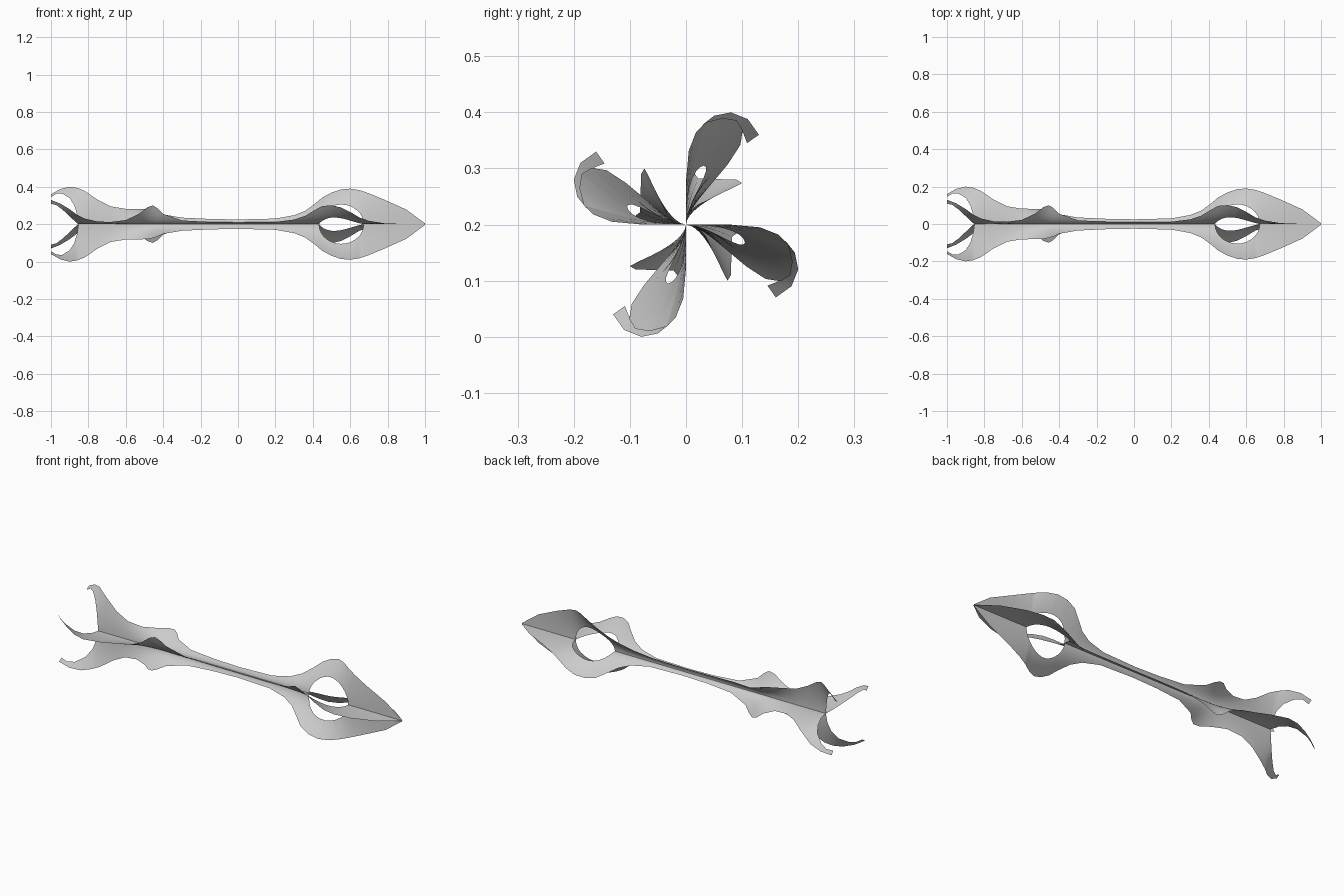
import bpy, math

if "Cube" in bpy.data.objects:
    bpy.data.objects.remove(bpy.data.objects["Cube"])

AXIS_Z = 0.2

# Outer edge of one blade: x, sideways offset, radial height
OUTER = [(-1, .13, .16), (-.95, .11, .188), (-.9, .08, .2), (-.86, .05, .194),
         (-.82, .03, .178), (-.75, .014, .13), (-.68, .012, .095), (-.6, .022, .082),
         (-.53, .055, .081), (-.485, .09, .08), (-.455, .1, .074), (-.43, .085, .066),
         (-.4, .055, .052), (-.3, .02, .035), (-.15, .012, .028), (0, .01, .025),
         (.2, .012, .03), (.3, .025, .048), (.36, .045, .072), (.41, .075, .108),
         (.45, .097, .142), (.5, .101, .169), (.55, .09, .186), (.6, .065, .19),
         (.65, .035, .182), (.7, .018, .165), (.78, .005, .132), (.9, 0, .078), (1, 0, .004)]

# Inner edge at the forked tail: x, radial height
FORK = [(-1, .145), (-.97, .163), (-.94, .164), (-.9, .14), (-.875, .1), (-.86, .05), (-.853, 0)]
HOLE_A, HOLE_B, HOLE_H = .433, .672, .105


def lerp(table, x):
    for a, b in zip(table, table[1:]):
        if x <= b[0]:
            t = (x - a[0]) / (b[0] - a[0])
            return [p + (q - p) * t for p, q in zip(a[1:], b[1:])]
    return list(table[-1][1:])


def inner(x):
    if x < FORK[-1][0]:
        return lerp(FORK, x)[0]
    u = (2 * x - HOLE_A - HOLE_B) / (HOLE_B - HOLE_A)
    return HOLE_H * math.sqrt(1 - u * u) if abs(u) < 1 else 0


# Stations along the length, denser around the head opening
mid, half = (HOLE_A + HOLE_B) / 2, (HOLE_B - HOLE_A) / 2
xs = {k[0] for k in OUTER} | {k[0] for k in FORK}
xs |= {round(mid - half * math.cos(math.pi * i / 14), 4) for i in range(15)}
xs = sorted(xs)

# One curved blade sheet running from the axis (or opening) to the outer edge
N = 8
verts, faces = [], []
for x in xs:
    side, high = lerp(OUTER, x)
    t0 = min(inner(x) / high, .97)
    for j in range(N + 1):
        t = t0 + (1 - t0) * j / N
        verts.append((x, side * t ** 1.8, high * t))
for i in range(len(xs) - 1):
    for j in range(N):
        a = i * (N + 1) + j
        faces.append((a, a + 1, a + N + 2, a + N + 1))
mesh = bpy.data.meshes.new("blade")
mesh.from_pydata(verts, [], faces)
mesh.validate()
mesh.shade_smooth()

# Four blades around the shaft axis
for k in range(4):
    blade = bpy.data.objects.new(f"blade_{k + 1}", mesh)
    blade.location.z = AXIS_Z
    blade.rotation_euler.x = k * math.pi / 2
    bpy.context.collection.objects.link(blade)
